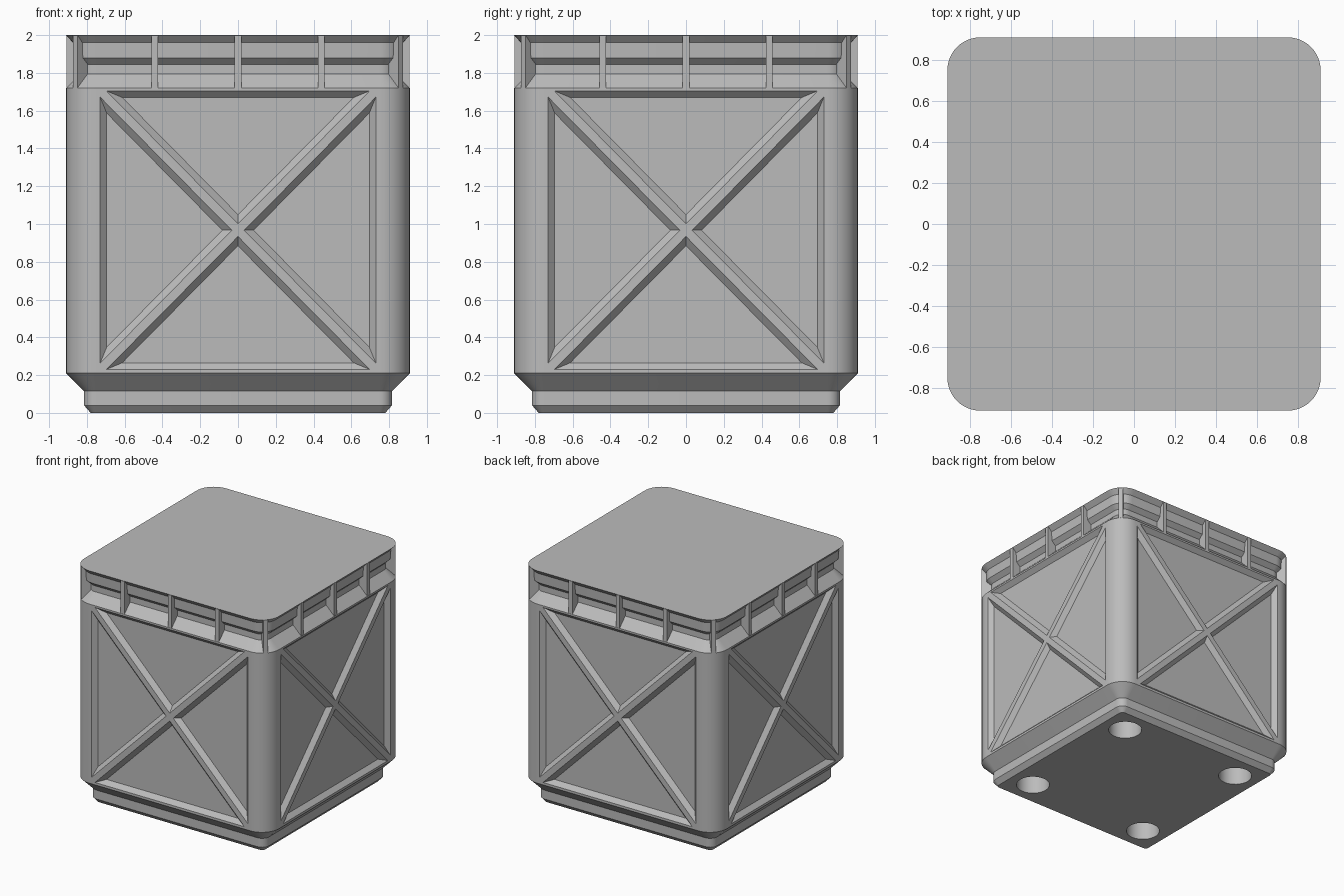
import bpy, bmesh, math
from mathutils import Vector, Matrix

if "Cube" in bpy.data.objects:
    bpy.data.objects.remove(bpy.data.objects["Cube"])

HALF, RADIUS, SEG = 0.91, 0.16, 10
gray = bpy.data.materials.new("plain gray")
gray.diffuse_color = (0.5, 0.5, 0.5, 1)
gray.use_nodes = True
gray.node_tree.nodes["Principled BSDF"].inputs["Base Color"].default_value = gray.diffuse_color


def make_object(name, bm):
    bmesh.ops.recalc_face_normals(bm, faces=bm.faces)
    mesh = bpy.data.meshes.new(name)
    bm.to_mesh(mesh)
    bm.free()
    mesh.materials.append(gray)
    ob = bpy.data.objects.new(name, mesh)
    bpy.context.collection.objects.link(ob)
    return ob


def loft(bm, rings):
    """Closed solid through rings of equal point count."""
    loops = [[bm.verts.new(p) for p in ring] for ring in rings]
    n = len(loops[0])
    for a, b in zip(loops, loops[1:]):
        for i in range(n):
            j = (i + 1) % n
            bm.faces.new((a[i], a[j], b[j], b[i]))
    bm.faces.new(loops[0][::-1])
    bm.faces.new(loops[-1])


def rounded_ring(inset, z):
    """Rounded square, concentric with the outer wall."""
    r, c = RADIUS - inset, HALF - RADIUS
    pts = []
    for k, (sx, sy) in enumerate(((1, 1), (-1, 1), (-1, -1), (1, -1))):
        for i in range(SEG + 1):
            a = math.pi / 2 * (k + i / SEG)
            pts.append((sx * c + r * math.cos(a), sy * c + r * math.sin(a), z))
    return pts


def triangle_ring(tri, depth):
    """Triangle on the front wall, narrowing at 45 degrees with depth."""
    a, b, c = [Vector(p) for p in tri]
    la, lb, lc = (b - c).length, (c - a).length, (a - b).length
    centre = (a * la + b * lb + c * lc) / (la + lb + lc)
    area = abs((b - a).cross(c - a)) / 2
    inradius = 2 * area / (la + lb + lc)
    pts = [centre + (p - centre) * (1 - depth / inradius) for p in (a, b, c)]
    return [(p.x, -HALF + depth, p.y) for p in pts]


# Body: foot, flared base, tall wall, grooved neck and flat lid
profile = [(0.13, 0), (0.095, 0.04), (0.095, 0.115), (0, 0.21), (0, 1.72),
           (0.076, 1.795), (0.076, 1.845), (0.04, 1.88), (0.036, 1.96), (0, 2.0)]
bm = bmesh.new()
loft(bm, [rounded_ring(d, z) for d, z in profile])
body = make_object("body", bm)

# Pocket cutters: four triangles per wall leave the cross braces standing
MID, LOW, HIGH = 0.967, 0.23, 1.705
triangles = [
    ((-0.697, HIGH), (0.697, HIGH), (0, MID + 0.033)),
    ((-0.697, LOW), (0.697, LOW), (0, MID - 0.033)),
    ((-0.73, LOW + 0.033), (-0.73, HIGH - 0.033), (-0.033, MID)),
    ((0.73, LOW + 0.033), (0.73, HIGH - 0.033), (0.033, MID)),
]
bm = bmesh.new()
for side in range(4):
    before = set(bm.verts)
    for tri in triangles:
        loft(bm, [triangle_ring(tri, -0.01), triangle_ring(tri, 0.035)])
    bmesh.ops.rotate(bm, verts=[v for v in bm.verts if v not in before],
                     matrix=Matrix.Rotation(side * math.pi / 2, 3, 'Z'))

# Round socket cutters in the underside
for x in (-0.573, 0.573):
    for y in (-0.573, 0.573):
        bmesh.ops.create_cone(bm, cap_ends=True, segments=32, radius1=0.132,
                              radius2=0.132, depth=0.4,
                              matrix=Matrix.Translation((x, y, 0)))
cutter = make_object("pocket_cutter", bm)
cutter.hide_render = True

cut = body.modifiers.new("pockets", 'BOOLEAN')
cut.operation = 'DIFFERENCE'
cut.solver = 'EXACT'
cut.object = cutter
bpy.context.view_layer.objects.active = body
body.select_set(True)
bpy.ops.object.modifier_apply(modifier=cut.name)
bpy.data.objects.remove(cutter)
bpy.ops.object.shade_smooth_by_angle(angle=math.radians(25))

# Neck ribs: three per side and one on each corner
corner_reach = (HALF - RADIUS) * math.sqrt(2) + RADIUS
bm = bmesh.new()
for side in range(4):
    ribs = [(x, HALF, 0) for x in (-0.44, 0, 0.44)] + [(0, corner_reach, math.pi / 4)]
    for x, reach, turn in ribs:
        size = Matrix.Diagonal((0.035, 0.11, 0.278, 1))
        place = Matrix.Translation((x, -reach + 0.056, 1.858))
        spin = Matrix.Rotation(side * math.pi / 2 + turn, 4, 'Z')
        bmesh.ops.create_cube(bm, size=1, matrix=spin @ place @ size)
make_object("neck_ribs", bm)
